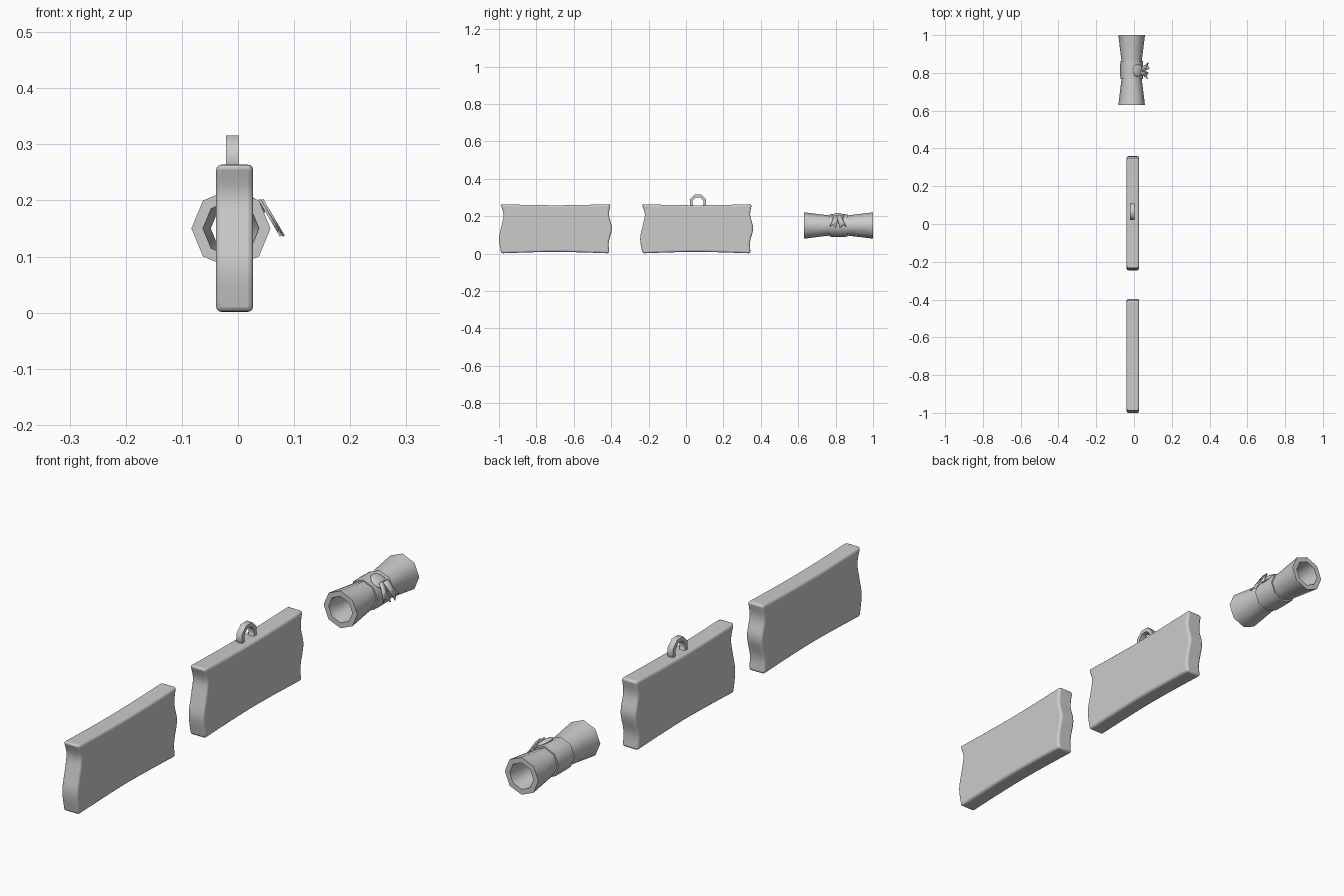
import bpy, bmesh, math
from mathutils import Vector

if "Cube" in bpy.data.objects:
    bpy.data.objects.remove(bpy.data.objects["Cube"])

CX, CZ = -0.0125, 0.15   # scroll axis


def make(name, verts, faces, angle=30):
    me = bpy.data.meshes.new(name)
    me.from_pydata(verts, [], faces)
    bm = bmesh.new()
    bm.from_mesh(me)
    bmesh.ops.recalc_face_normals(bm, faces=bm.faces)
    bm.to_mesh(me)
    bm.free()
    ob = bpy.data.objects.new(name, me)
    bpy.context.collection.objects.link(ob)
    bpy.ops.object.select_all(action='DESELECT')
    bpy.context.view_layer.objects.active = ob
    ob.select_set(True)
    bpy.ops.object.shade_smooth_by_angle(angle=math.radians(angle))
    return ob


def lathe(name, profile, x, z, sides=8, phase=0.0, along='y', angle=50):
    """Closed ring profile of (position, radius) turned round the y or x axis."""
    n = len(profile)
    verts = []
    for i in range(sides):
        a = phase + 2 * math.pi * i / sides
        for p, r in profile:
            if along == 'y':
                verts.append((x + r * math.cos(a), p, z + r * math.sin(a)))
            else:
                verts.append((p, x + r * math.cos(a), z + r * math.sin(a)))
    faces = [(i * n + j, i * n + (j + 1) % n,
              (i + 1) % sides * n + (j + 1) % n, (i + 1) % sides * n + j)
             for i in range(sides) for j in range(n)]
    return make(name, verts, faces, angle)


def smooth_line(pts, steps=4):
    """Catmull-Rom through the points."""
    p = [Vector(q) for q in pts]
    p = [2 * p[0] - p[1]] + p + [2 * p[-1] - p[-2]]
    out = []
    for a, b, c, d in zip(p, p[1:], p[2:], p[3:]):
        for k in range(steps):
            t = k / steps
            out.append(0.5 * (2 * b + (c - a) * t + (2 * a - 5 * b + 4 * c - d) * t * t
                              + (3 * b - a - 3 * c + d) * t ** 3))
    return out


def plank(name, y0):
    # four wavy sides, starting at the lower left corner
    bottom = [(0.012, 0.001), (0.15, 0.006), (0.3, 0.009), (0.45, 0.006), (0.59, 0.001)]
    right = [(0.59, 0.001), (0.587, 0.06), (0.604, 0.135), (0.588, 0.205), (0.597, 0.264)]
    top = [(0.597, 0.264), (0.45, 0.26), (0.3, 0.258), (0.15, 0.26), (0.008, 0.264)]
    left = [(0.008, 0.264), (0.025, 0.21), (0.014, 0.15), (0.0, 0.08), (0.012, 0.001)]
    loop = [q for side in (bottom, right, top, left) for q in smooth_line(side)]
    n = len(loop)
    verts = [(x, y0 + q.x, q.y) for x in (-0.039, 0.027) for q in loop]
    faces = [tuple(range(n)), tuple(range(n, 2 * n))]
    faces += [(i, (i + 1) % n, (i + 1) % n + n, i + n) for i in range(n)]
    ob = make(name, verts, faces, 40)
    bev = ob.modifiers.new("Bevel", 'BEVEL')
    bev.width = 0.012
    bev.segments = 3
    bev.limit_method = 'ANGLE'
    bev.angle_limit = math.radians(50)
    return ob


# two boards, one with a hanging ring
plank("plain_board", -1.0)
plank("hanging_board", -0.245)
lathe("hanging_ring", [(-0.021, 0.047), (0.002, 0.047), (0.002, 0.031), (-0.021, 0.031)],
      0.064, 0.272, phase=math.pi / 8, along='x')

# rolled scroll, pinched in the middle
lathe("scroll", [(0.63, 0.0705), (0.765, 0.054), (0.865, 0.054), (1.0, 0.0705),
                 (1.0, 0.05), (0.865, 0.036), (0.765, 0.036), (0.63, 0.05)], CX, CZ)
lathe("scroll_band", [(0.767, 0.06), (0.815, 0.061), (0.863, 0.06),
                      (0.863, 0.045), (0.767, 0.045)], CX, CZ)

# wax seal: low dome facing up and to the right
bpy.ops.mesh.primitive_uv_sphere_add(segments=12, ring_count=8, radius=1)
seal = bpy.context.object
seal.name = "wax_seal"
tilt = math.radians(55)
seal.scale = (0.033, 0.033, 0.01)
seal.rotation_euler = (0, math.pi / 2 - tilt, 0)
seal.location = (CX + 0.058 * math.cos(tilt), 0.812, CZ + 0.058 * math.sin(tilt))
bpy.ops.object.shade_smooth_by_angle(angle=math.radians(40))

# two layered ribbon tails with notched ends
down = Vector((0.04, 0, -0.068)).normalized()
for name, s, lift in (("front_ribbon_tail", -1, 0.0), ("back_ribbon_tail", 1, 0.005)):
    shape = [(0, -0.006), (0, 0.022), (0.035, 0.03), (0.066, 0.044),
             (0.056, 0.029), (0.076, 0.01), (0.035, 0.002)]
    start = Vector((0.038 + lift, 0.812, 0.202))
    tail = make(name, [start + down * u + Vector((0, s * v, 0)) for u, v in shape],
                [tuple(range(len(shape)))])
    sol = tail.modifiers.new("Solidify", 'SOLIDIFY')
    sol.thickness = 0.004
    sol.offset = 0
